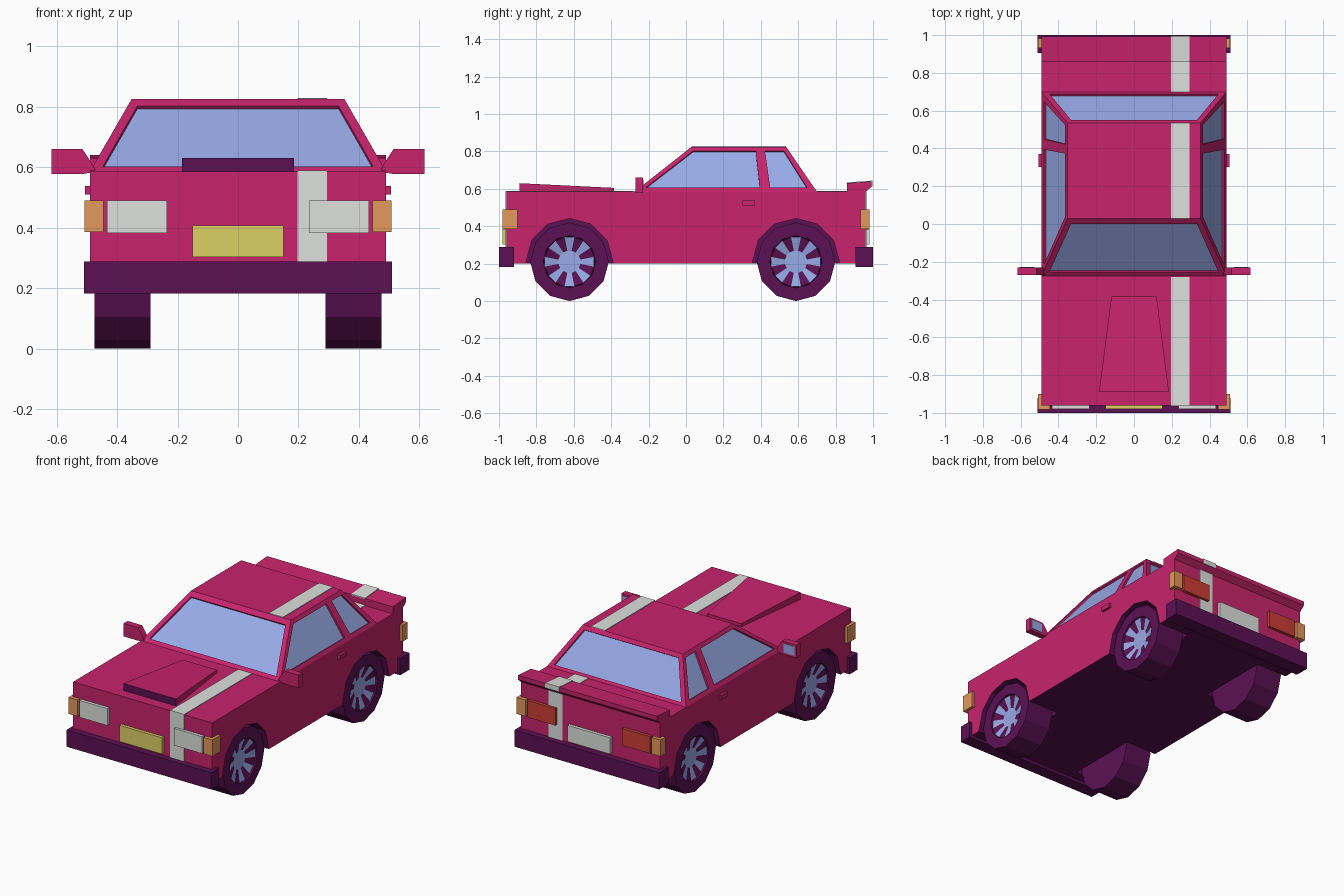
import bpy, bmesh, math
from mathutils import Vector

if "Cube" in bpy.data.objects:
    bpy.data.objects.remove(bpy.data.objects["Cube"])


def material(name, rgb):
    m = bpy.data.materials.new(name)
    lin = [(c / 255 / 12.92 if c < 11 else ((c / 255 + 0.055) / 1.055) ** 2.4) for c in rgb]
    m.diffuse_color = (*lin, 1)
    m.use_nodes = True
    m.node_tree.nodes["Principled BSDF"].inputs["Base Color"].default_value = m.diffuse_color
    return m


BODY = material("crimson paint", (200, 36, 108))
DARK = material("dark purple trim", (92, 17, 84))
GLASS = material("blue glass", (152, 171, 232))
WHITE = material("pale grey", (222, 225, 222))
YELLOW = material("yellow plate", (222, 208, 102))
ORANGE = material("orange lamp", (228, 152, 92))
RED = material("red lamp", (205, 62, 54))


def finish(name, bm, mats, rule=None):
    bmesh.ops.remove_doubles(bm, verts=bm.verts, dist=1e-5)
    bmesh.ops.recalc_face_normals(bm, faces=bm.faces)
    bm.normal_update()
    if rule:
        for f in bm.faces:
            f.material_index = rule(f)
    me = bpy.data.meshes.new(name)
    bm.to_mesh(me)
    bm.free()
    for m in mats:
        me.materials.append(m)
    ob = bpy.data.objects.new(name, me)
    bpy.context.collection.objects.link(ob)
    return ob


def add_prism(bm, pts, a, b, axis):
    place = {"x": lambda p, t: (t, p[0], p[1]),
             "y": lambda p, t: (p[0], t, p[1]),
             "z": lambda p, t: (p[0], p[1], t)}[axis]
    lo = [bm.verts.new(place(p, a)) for p in pts]
    hi = [bm.verts.new(place(p, b)) for p in pts]
    bm.faces.new(lo)
    bm.faces.new(hi)
    for i in range(len(pts)):
        j = (i + 1) % len(pts)
        bm.faces.new((lo[i], lo[j], hi[j], hi[i]))


def prism(name, pts, a, b, axis, mats, rule=None):
    bm = bmesh.new()
    add_prism(bm, pts, a, b, axis)
    return finish(name, bm, mats, rule)


def box(name, x, y, z, mat):
    return prism(name, [(x[0], y[0]), (x[1], y[0]), (x[1], y[1]), (x[0], y[1])], *z, "z", [mat])


# Lower body: side slabs with wheel arches and a solid centre
AXLES = (-0.623, 0.588)
TOP, LOW, END = 0.585, 0.2, 0.96
profile = [(-END, TOP), (-END, LOW)]
for c in AXLES:
    profile.append((c - 0.235, LOW))
    for k in range(7):
        a = math.radians(180 - 30 * k)
        profile.append((c + 0.232 * math.cos(a), 0.21 + 0.232 * math.sin(a)))
    profile.append((c + 0.235, LOW))
profile += [(END, LOW), (END, TOP)]


def slab_rule(f):
    c, n = f.calc_center_median(), f.normal
    outside = abs(c.x) > 0.48 or c.z > TOP - 0.01 or abs(c.y) > END - 0.01
    return 0 if outside else 1


for side, s in (("right", 1), ("left", -1)):
    prism(side + "_body_side", profile, s * 0.27, s * 0.49, "x", [BODY, DARK], slab_rule)
prism("body_centre", [(-END, LOW), (END, LOW), (END, TOP), (-END, TOP)], -0.27, 0.27, "x",
      [BODY, DARK], lambda f: int(abs(f.normal.x) > 0.5 or f.normal.z < -0.5))

# Cabin with recessed windows
CT = 0.825


def front_pt(x, z):
    return Vector((x, -0.275 + 0.305 * (z - TOP) / (CT - TOP), z))


def rear_pt(x, z):
    return Vector((x, 0.70 - 0.165 * (z - TOP) / (CT - TOP), z))


def side_pt(s):
    return lambda y, z: Vector((s * (0.49 - 0.138 * (z - TOP) / (CT - TOP)), y, z))


cab = bmesh.new()
glass_faces = []


def panel(at, outer, inner):
    o = [at(*p) for p in outer]
    i = [at(*p) for p in inner]
    n = (o[1] - o[0]).cross(o[3] - o[0]).normalized()
    if n.dot(Vector((0, 0.25, 0.6)) - o[0]) < 0:
        n = -n
    d = [p + n * 0.012 for p in i]
    for k in range(4):
        j = (k + 1) % 4
        for quad in ((o[k], o[j], i[j], i[k]), (i[k], i[j], d[j], d[k])):
            cab.faces.new([cab.verts.new(p) for p in quad])
    f = cab.faces.new([cab.verts.new(p) for p in d])
    f.material_index = 1


TX = 0.352
for at in (front_pt, rear_pt):
    panel(at, [(-0.49, TOP), (0.49, TOP), (TX, CT), (-TX, CT)],
          [(-0.447, 0.602), (0.447, 0.602), (0.333, 0.802), (-0.333, 0.802)])
for s in (1, -1):
    panel(side_pt(s), [(-0.275, TOP), (0.425, TOP), (0.397, CT), (0.03, CT)],
          [(-0.214, 0.608), (0.394, 0.608), (0.373, 0.802), (0.037, 0.802)])
    panel(side_pt(s), [(0.425, TOP), (0.70, TOP), (0.535, CT), (0.397, CT)],
          [(0.45, 0.608), (0.647, 0.608), (0.524, 0.802), (0.422, 0.802)])
for w, z, ys in ((TX, CT, (0.03, 0.397, 0.535)), (0.49, TOP, (-0.275, 0.425, 0.70))):
    ring = [(w, y, z) for y in ys] + [(-w, y, z) for y in reversed(ys)]
    cab.faces.new([cab.verts.new(p) for p in ring])
finish("cabin", cab, [BODY, GLASS])

# Bonnet scoop, tapering backwards, dark at the front
scoop = prism("bonnet_scoop", [(-0.89, 0.58), (-0.89, 0.63), (-0.385, 0.605), (-0.385, 0.58)],
              -0.185, 0.185, "x", [BODY, DARK], lambda f: int(f.normal.y < -0.5))
for v in scoop.data.vertices:
    if v.co.y > -0.5:
        v.co.x *= 0.12 / 0.185

# Rear spoiler
prism("spoiler", [(0.86, 0.58), (0.86, 0.63), (0.993, 0.64), (0.993, 0.612), (0.955, 0.58)],
      -0.49, 0.49, "x", [BODY])

# Racing stripe plates
SX, T = (0.197, 0.295), 0.004
box("bonnet_stripe", SX, (-END - T, -0.28), (TOP - T, TOP + T), WHITE)
box("roof_stripe", SX, (0.03, 0.535), (CT - T, CT + T), WHITE)
box("deck_stripe", SX, (0.70, 0.86), (TOP - T, TOP + T), WHITE)
box("front_stripe", SX, (-END - T, -END + T), (0.285, TOP), WHITE)
box("rear_stripe", SX, (END - T, END + T), (0.285, TOP), WHITE)
prism("spoiler_stripe", [(0.858, 0.628), (0.858, 0.634), (0.996, 0.644), (0.996, 0.612), (0.992, 0.612),
                         (0.992, 0.638)], *SX, "x", [WHITE])

# Bumpers and plates
box("front_bumper", (-0.51, 0.51), (-1.0, -0.92), (0.182, 0.288), DARK)
box("rear_bumper", (-0.51, 0.51), (0.905, 1.0), (0.182, 0.288), DARK)
box("front_plate", (-0.151, 0.151), (-0.98, -0.95), (0.303, 0.407), YELLOW)
box("rear_plate", (-0.151, 0.151), (0.95, 0.98), (0.303, 0.407), WHITE)


# Wheel surfaces turned around the axle
def lathe(name, cx, cy, s, rings, n, mats, rule_index=None):
    bm = bmesh.new()
    loops = []
    for x, r in rings:
        loops.append([bm.verts.new((s * x, r * math.sin(2 * math.pi * (k + cx) / n),
                                    -r * math.cos(2 * math.pi * (k + cx) / n))) for k in range(n)])
    for a, b in zip(loops, loops[1:]):
        for k in range(n):
            j = (k + 1) % n
            f = bm.faces.new((a[k], a[j], b[j], b[k]))
            if rule_index:
                f.material_index = rule_index(k)
    bm.faces.new(loops[0])
    bm.faces.new(loops[-1])
    ob = finish(name, bm, mats)
    ob.location = (0, cy, 0.21)


for side, s in (("right", 1), ("left", -1)):
    for end, cy in zip(("front", "rear"), AXLES):
        lathe(f"{end}_{side}_tyre", 0, cy, s,
              [(0.29, 0.21), (0.475, 0.21), (0.475, 0.14), (0.435, 0.135)], 12, [DARK])
        lathe(f"{end}_{side}_rim", 0.5, cy, s,
              [(0.43, 0.135), (0.466, 0.135), (0.446, 0.06)], 16, [GLASS, DARK],
              lambda k: (k + 1) % 2)
    # Lamps
    xs = sorted((s * 0.235, s * 0.433))
    xo = sorted((s * 0.445, s * 0.508))
    box(side + "_headlamp", xs, (-0.98, -0.95), (0.382, 0.49), WHITE)
    box(side + "_tail_lamp", xs, (0.95, 0.98), (0.382, 0.49), RED)
    box(side + "_front_indicator", xo, (-0.982, -0.90), (0.385, 0.49), ORANGE)
    box(side + "_rear_indicator", xo, (0.933, 0.982), (0.385, 0.49), ORANGE)
    # Door handle
    box(side + "_door_handle", sorted((s * 0.48, s * 0.506)), (0.303, 0.37), (0.51, 0.537), BODY)
    # Door mirror with glass on its back
    prism(side + "_mirror", [(s * x, z) for x, z in
                             ((0.47, 0.585), (0.485, 0.615), (0.515, 0.66), (0.617, 0.66), (0.617, 0.577),
                              (0.515, 0.577))], -0.27, -0.23, "y", [BODY])
    box(side + "_mirror_glass", sorted((s * 0.527, s * 0.605)), (-0.232, -0.227), (0.59, 0.648), GLASS)
